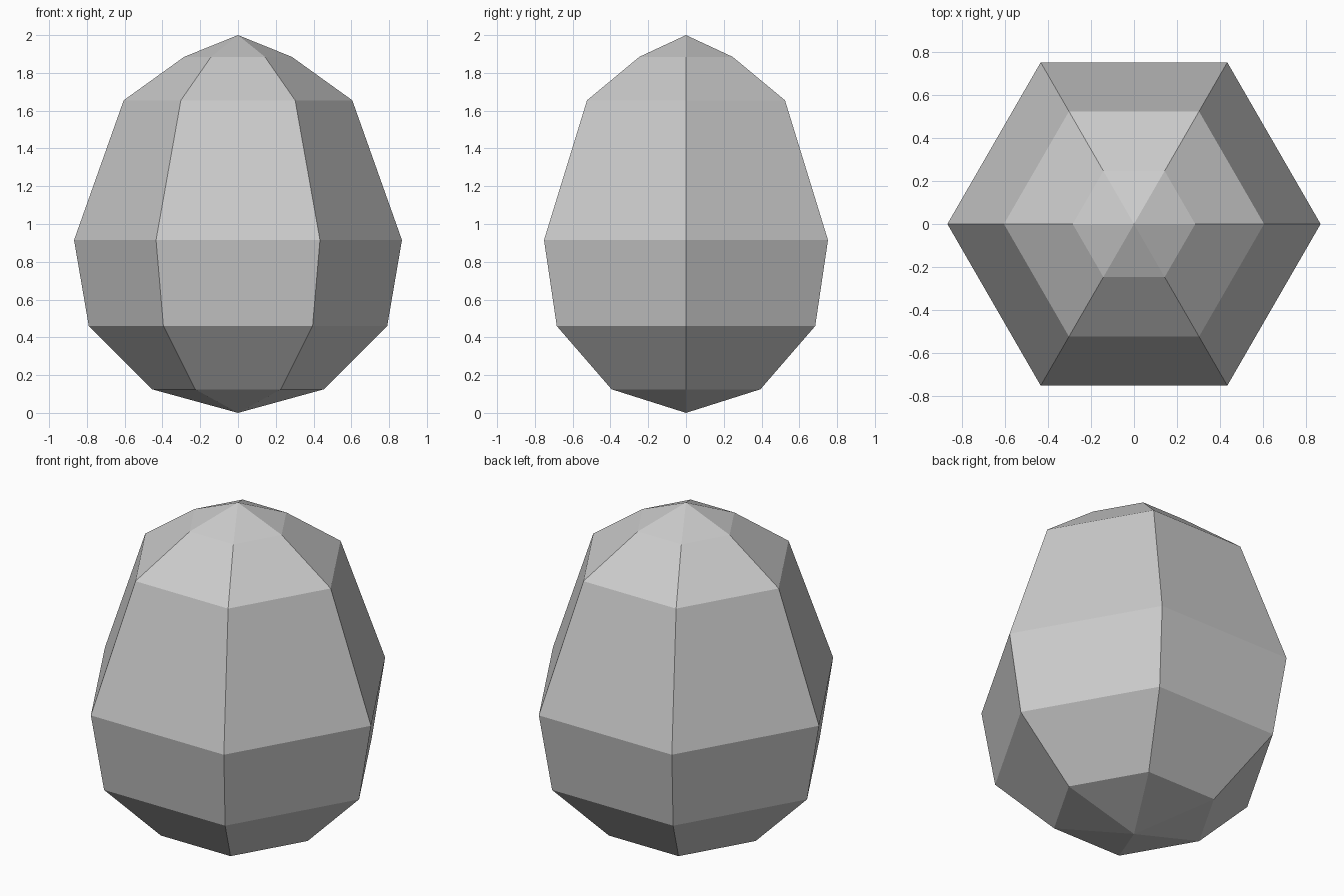
import bpy
import bmesh
from math import cos, sin, tau

SIDES = 6
# (radius, height) of each ring between the two poles
PROFILE = [(0.455, 0.125), (0.79, 0.46), (0.868, 0.915), (0.605, 1.655), (0.285, 1.885)]
BOTTOM, TOP = 0.0, 2.0

cube = bpy.data.objects.get("Cube")
if cube:
    bpy.data.objects.remove(cube, do_unlink=True)


def make_material(name, colour):
    mat = bpy.data.materials.new(name)
    mat.use_nodes = True
    mat.diffuse_color = colour
    mat.node_tree.nodes["Principled BSDF"].inputs["Base Color"].default_value = colour
    return mat


# Egg shell: hexagonal rings bridged with quads and closed by a fan at each pole
bm = bmesh.new()
rings = [[bm.verts.new((r * cos(tau * i / SIDES), r * sin(tau * i / SIDES), z))
          for i in range(SIDES)] for r, z in PROFILE]
bottom = bm.verts.new((0, 0, BOTTOM))
top = bm.verts.new((0, 0, TOP))
for i in range(SIDES):
    j = (i + 1) % SIDES
    bm.faces.new((bottom, rings[0][j], rings[0][i]))
    for low, high in zip(rings, rings[1:]):
        bm.faces.new((low[i], low[j], high[j], high[i]))
    bm.faces.new((rings[-1][i], rings[-1][j], top))
bmesh.ops.recalc_face_normals(bm, faces=bm.faces)

mesh = bpy.data.meshes.new("egg_shell")
bm.to_mesh(mesh)
bm.free()
mesh.materials.append(make_material("light grey", (0.6, 0.6, 0.6, 1)))
egg = bpy.data.objects.new("egg_shell", mesh)
bpy.context.collection.objects.link(egg)
